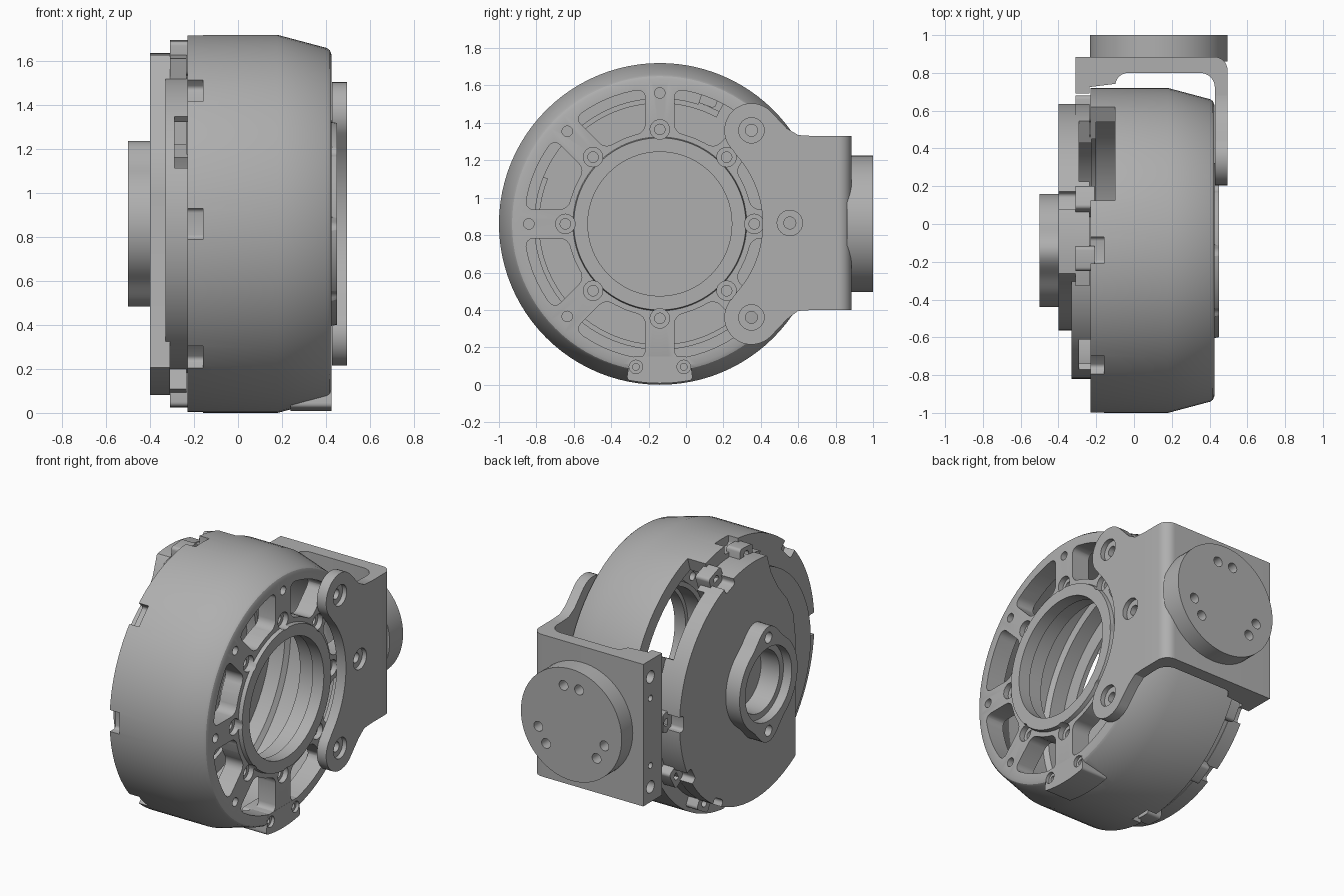
import bpy, bmesh
from math import sin, cos, asin, radians, pi

if "Cube" in bpy.data.objects:
    bpy.data.objects.remove(bpy.data.objects["Cube"])

CY, CZ = -0.14, 0.86          # main axis runs along x through this point
FACE = 0.425                  # x of the spoked face

grey = bpy.data.materials.new("machined grey")
grey.use_nodes = True
grey.diffuse_color = (0.43, 0.43, 0.43, 1)
grey.node_tree.nodes["Principled BSDF"].inputs["Base Color"].default_value = (0.43, 0.43, 0.43, 1)


def to_object(name, bm):
    bmesh.ops.recalc_face_normals(bm, faces=bm.faces)
    mesh = bpy.data.meshes.new(name)
    bm.to_mesh(mesh)
    bm.free()
    mesh.materials.append(grey)
    ob = bpy.data.objects.new(name, mesh)
    bpy.context.collection.objects.link(ob)
    return ob


def prism(name, pts, lo, hi, axis="x", rounding=0):
    """Extrude a flat outline along an axis, optionally rounding its corners."""
    place = {"x": lambda u, v, w: (w, u, v),
             "y": lambda u, v, w: (u, w, v),
             "z": lambda u, v, w: (u, v, w)}[axis]
    bm = bmesh.new()
    a = [bm.verts.new(place(u, v, lo)) for u, v in pts]
    b = [bm.verts.new(place(u, v, hi)) for u, v in pts]
    bm.faces.new(a)
    bm.faces.new(b)
    n = len(pts)
    for i in range(n):
        j = (i + 1) % n
        bm.faces.new((a[i], a[j], b[j], b[i]))
    if rounding:
        bm.normal_update()
        sharp = [e for p, q in zip(a, b) for e in p.link_edges
                 if e.other_vert(p) == q and e.calc_face_angle(0) > 0.6]
        bmesh.ops.bevel(bm, geom=sharp, offset=rounding, segments=4,
                        profile=0.5, affect="EDGES")
    return to_object(name, bm)


def arc(r, a0, a1, n=24, c=(CY, CZ)):
    return [(c[0] + r * cos(radians(a0 + (a1 - a0) * i / n)),
             c[1] + r * sin(radians(a0 + (a1 - a0) * i / n))) for i in range(n + 1)]


def disc(name, r, lo, hi, c=(CY, CZ), axis="x", n=24):
    return prism(name, arc(r, 0, 360, n, c)[:-1], lo, hi, axis)


def sector(name, r0, r1, a0, a1, lo, hi):
    return prism(name, arc(r1, a0, a1) + arc(r0, a1, a0), lo, hi)


def polar(r, a):
    return CY + r * cos(radians(a)), CZ + r * sin(radians(a))


def lathe(name, profile, n=96):
    bm = bmesh.new()
    vs = [bm.verts.new((x, CY, CZ + r)) for x, r in profile]
    es = [bm.edges.new((vs[i], vs[(i + 1) % len(vs)])) for i in range(len(vs))]
    bmesh.ops.spin(bm, geom=vs + es, cent=(0, CY, CZ), axis=(1, 0, 0),
                   angle=2 * pi, steps=n, use_duplicate=False)
    bmesh.ops.remove_doubles(bm, verts=bm.verts, dist=1e-4)
    return to_object(name, bm)


def radial_block(name, r0, r1, a, half, x0, x1):
    """Block pointing outward from the main axis."""
    c, s = cos(radians(a)), sin(radians(a))
    pts = [(CY + r * c - t * s, CZ + r * s + t * c)
           for r, t in ((r0, -half), (r1, -half), (r1, half), (r0, half))]
    return prism(name, pts, x0, x1, rounding=0.02)


def cut(ob, cutters):
    """Subtract the cutters and keep only the finished mesh."""
    for c in cutters:
        c.hide_render = True
        m = ob.modifiers.new("cut", "BOOLEAN")
        m.operation, m.solver, m.object = "DIFFERENCE", "EXACT", c
    bpy.context.view_layer.update()
    dg = bpy.context.evaluated_depsgraph_get()
    mesh = bpy.data.meshes.new_from_object(ob.evaluated_get(dg))
    ob.modifiers.clear()
    ob.data = mesh
    for c in cutters:
        bpy.data.objects.remove(c)


def bolt_hole(c, top, bore, hole, depth, through):
    """Counterbored hole entering from the +x side."""
    return [disc("cutter", bore, top - depth, top + 0.1, c),
            disc("cutter", hole, top - through, top, c)]


# Main housing with spoked face and raised centre ring
shell = lathe("housing_shell", [
    (-0.23, 0.67), (-0.23, 0.86), (0.18, 0.86), (0.405, 0.80), (0.418, 0.79),
    (FACE, 0.772), (FACE, 0.465), (0.45, 0.46), (0.45, 0.385), (0.37, 0.385),
    (0.37, 0.41), (0.26, 0.41), (0.26, 0.44), (0.30, 0.45), (0.30, 0.73),
    (0.18, 0.80), (-0.08, 0.80), (-0.10, 0.77), (-0.20, 0.77), (-0.20, 0.67)])
cutters = []
for k in range(8):
    a = 45 * k
    off = [asin(0.078 / r) * 180 / pi for r in (0.495, 0.725)]
    window = arc(0.725, a + off[1], a + 45 - off[1], 7) + arc(0.495, a + 45 - off[0], a + off[0], 4)
    cutters.append(prism("cutter", window, 0.25, 0.5, rounding=0.045))
    cutters += bolt_hole(polar(0.505, a), FACE, 0.052, 0.028, 0.035, 0.2)
    if k in (2, 3, 4, 5):
        cutters.append(disc("cutter", 0.028, 0.36, 0.5, polar(0.70, a)))
    if k in (2, 3, 4, 5, 6):
        cutters.append(radial_block("cutter", 0.80, 0.95, a, 0.07, -0.3, -0.16))
# Open gap in the rear rim beside the bracket
cutters.append(sector("cutter", 0.65, 0.95, 28, 72, -0.3, -0.1))
foot_holes = [polar(0.775, 270 + d) for d in (-9.5, 9.5)]
for p in foot_holes:
    cutters += bolt_hole(p, FACE, 0.036, 0.018, 0.02, 0.1)
cut(shell, cutters)

# Flat pad at the bottom of the spoked face
pad = prism("foot_pad", [(0.02, 0.15), (-0.30, 0.15)] + arc(0.852, 258, 282), 0.24, FACE + 0.001, rounding=0.02)
cut(pad, [c for p in foot_holes for c in bolt_hole(p, FACE, 0.036, 0.018, 0.02, 0.1)])

# Rear cover: hollow base, stepped plate, hub
base = disc("cover_base", 0.68, -0.33, -0.225, n=96)
step = [(-0.56, 0.22), (-0.56, 1.0), (-0.54, 1.14), (-0.48, 1.26),
        (-0.38, 1.38), (-0.31, 1.5), (-0.27, 1.62)]
plate = prism("cover_plate", arc(0.778, -123, 99, 64) + step[::-1], -0.40, -0.31)
hub_pts = []
for i in range(96):
    a = 360 * i / 96
    bump = max(0, -cos(radians(2 * a))) ** 4
    hub_pts.append(polar(0.30 + 0.077 * bump, a))
hub = prism("bearing_hub", hub_pts, -0.50, -0.39)


def hub_bores():
    return [disc("cutter", 0.24, -0.6, -0.44, n=64), disc("cutter", 0.20, -0.5, -0.305, n=64)]


# The hollow opens at the front and beside the bracket
cut(base, hub_bores() + [disc("cutter", 0.645, -0.29, -0.1, n=96),
                         sector("cutter", 0.55, 0.9, 134, 158, -0.29, -0.1),
                         sector("cutter", 0.55, 0.9, 28, 62, -0.29, -0.1)])
lug_angles = (-93, -60, -30, 0, 70, 93)
cut(plate, hub_bores() + [radial_block("cutter", 0.735, 0.95, a, 0.05, -0.5, -0.2)
                          for a in lug_angles[1:5]])
cut(hub, hub_bores() + [disc("cutter", 0.035, -0.6, -0.42, polar(0.305, a)) for a in (90, 270)])

# Flange and screw lugs around the rear cover
rim = prism("cover_flange", arc(0.775, -104, 104, 64) + arc(0.66, 104, -104, 48), -0.31, -0.235)
cut(rim, [sector("cutter", 0.55, 0.9, 28, 62, -0.29, -0.1)])
for a in lug_angles:
    lug = radial_block("cover_lug", 0.68, 0.835 if a else 0.82, a, 0.065, -0.31, -0.21)
    cut(lug, [disc("cutter", 0.025, -0.4, -0.25, polar(0.785, a), n=16)])

# Side bracket: eared flange plus wrapped back wall
ear_up, ear_low = (0.35, 1.36), (0.35, 0.36)
flange_pts = ([(0.68, 0.40), (0.68, 1.33), (0.60, 1.335), (0.54, 1.37)]
              + arc(0.145, 45, 225, 20, ear_up) + arc(0.55, 42, -42, 24)
              + arc(0.145, 135, 315, 20, ear_low) + [(0.54, 0.35), (0.60, 0.395)])
flange = prism("bracket_flange", flange_pts, 0.428, 0.495)
cut(flange, [c for p in (ear_up, ear_low, (0.555, 0.865)) for c in bolt_hole(p, 0.495, 0.068, 0.032, 0.03, 0.2)])

wall_pts = ([(-0.31, 0.885)] + arc(0.07, 90, 0, 8, (0.425, 0.815)) + [(0.495, 0.68), (0.428, 0.68)]
            + arc(0.078, 0, 90, 8, (0.35, 0.722)) + arc(0.07, 90, 170, 6, (-0.03, 0.73))
            + [(-0.235, 0.725), (-0.235, 0.69), (-0.31, 0.69)])
wall = prism("bracket_wall", wall_pts, 0.40, 1.33, axis="z")
cut(wall, [disc("cutter", r, -0.4, -0.2, (0.81, CZ + s * h))
           for s in (-1, 1) for r, h in ((0.04, 0.36), (0.02, 0.22))])

# Round mounting boss with three pairs of holes
boss = disc("mounting_boss", 0.365, 0.86, 1.0, (0.131, CZ), "y", 72)
cut(boss, [disc("cutter", 0.032, 0.93, 1.1,
                (0.131 + 0.25 * cos(radians(a + d)), CZ + 0.25 * sin(radians(a + d))), "y")
           for a in (90, 210, 330) for d in (-13, 13)])

# Smooth curved faces, keep machined edges crisp
for ob in bpy.context.collection.objects:
    if ob.type == "MESH":
        bpy.ops.object.select_all(action="DESELECT")
        ob.select_set(True)
        bpy.context.view_layer.objects.active = ob
        bpy.ops.object.shade_smooth_by_angle(angle=radians(28))
